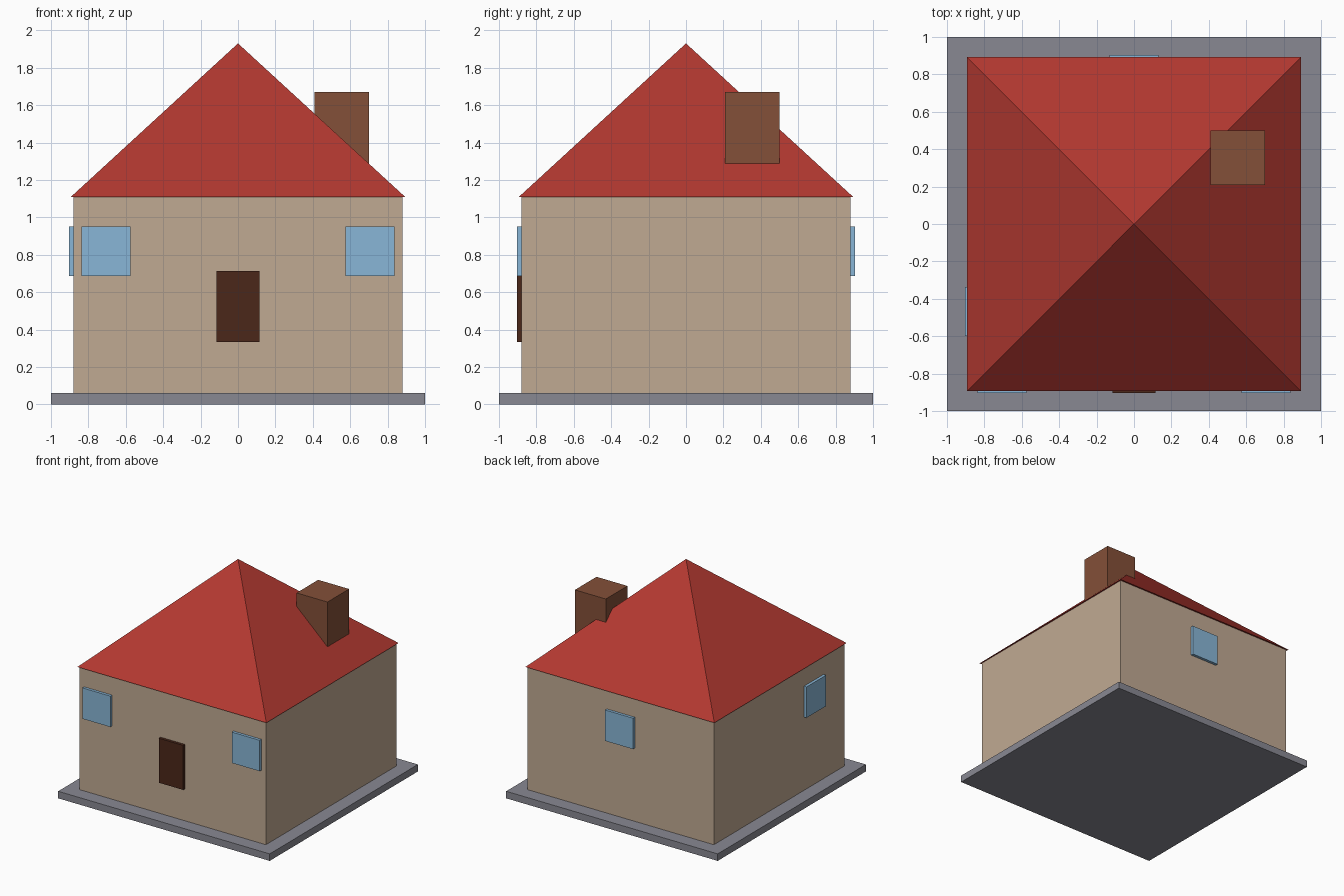
import bpy
from math import pi, sqrt

if "Cube" in bpy.data.objects:
    bpy.data.objects.remove(bpy.data.objects["Cube"])


def material(name, color):
    m = bpy.data.materials.new(name)
    m.diffuse_color = (*color, 1)
    m.use_nodes = True
    m.node_tree.nodes["Principled BSDF"].inputs["Base Color"].default_value = m.diffuse_color
    return m


def box(name, lo, hi, mat):
    """Axis-aligned box between two corners."""
    bpy.ops.mesh.primitive_cube_add(size=1, location=[(a + b) / 2 for a, b in zip(lo, hi)])
    ob = bpy.context.object
    ob.name = name
    ob.scale = [b - a for a, b in zip(lo, hi)]
    bpy.ops.object.transform_apply(location=False, rotation=False, scale=True)
    ob.data.materials.append(mat)
    return ob


stone = material("stone", (0.25, 0.25, 0.29))
plaster = material("plaster", (0.53, 0.40, 0.29))
tile = material("tile", (0.45, 0.04, 0.03))
brick = material("brick", (0.23, 0.08, 0.04))
wood = material("wood", (0.07, 0.02, 0.01))
glass = material("glass", (0.25, 0.47, 0.68))

W = 0.88               # wall half width
OUT, IN = 0.904, 0.856  # panel faces outside and inside the wall

# Slab and walls
box("base_slab", (-1, -1, 0), (1, 1, 0.06), stone)
box("walls", (-W, -W, 0.06), (W, W, 1.11), plaster)

# Pyramid roof
bpy.ops.mesh.primitive_cone_add(vertices=4, radius1=0.893 * sqrt(2), radius2=0, depth=0.82,
                                location=(0, 0, 1.52), rotation=(0, 0, pi / 4))
roof = bpy.context.object
roof.name = "roof"
bpy.ops.object.transform_apply(location=False, rotation=True, scale=False)
roof.data.materials.append(tile)

# Chimney
box("chimney", (0.408, 0.208, 1.28), (0.70, 0.50, 1.67), brick)

# Door
box("door", (-0.115, -OUT, 0.333), (0.115, -IN, 0.713), wood)

# Windows: two in front, one at the back, one on the left
Z0, Z1 = 0.686, 0.95
box("front_window_left", (-0.838, -OUT, Z0), (-0.574, -IN, Z1), glass)
box("front_window_right", (0.574, -OUT, Z0), (0.838, -IN, Z1), glass)
box("back_window", (-0.132, IN, Z0), (0.132, OUT, Z1), glass)
box("side_window", (-OUT, -0.60, Z0), (-IN, -0.336, Z1), glass)
